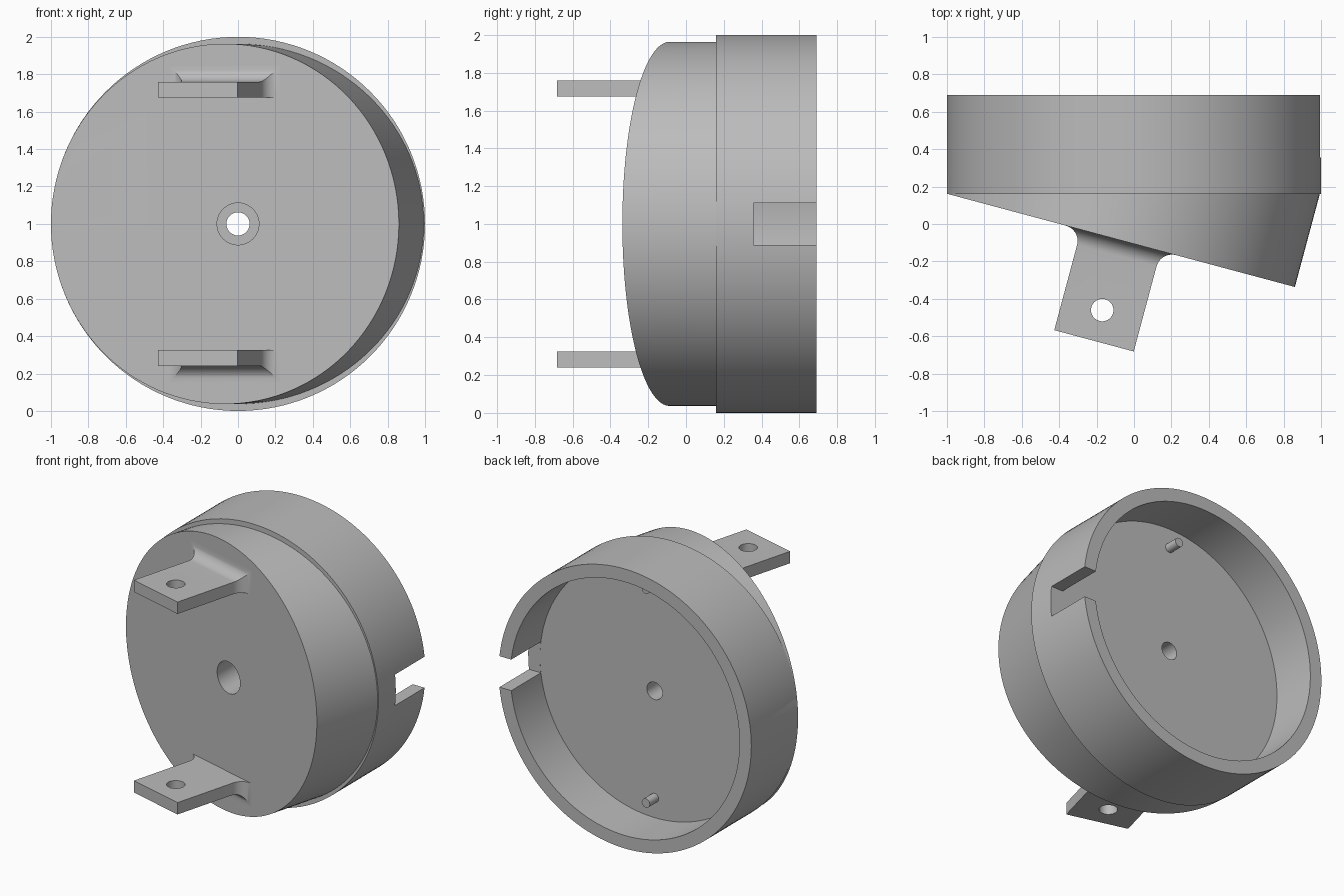
import bpy, bmesh, math
from mathutils import Matrix, Vector

if "Cube" in bpy.data.objects:
    bpy.data.objects.remove(bpy.data.objects["Cube"], do_unlink=True)

grey = bpy.data.materials.new("plain_grey")
grey.use_nodes = True
COLOUR = (0.5, 0.5, 0.5, 1)
grey.diffuse_color = COLOUR
grey.node_tree.nodes["Principled BSDF"].inputs["Base Color"].default_value = COLOUR

# Frame of the slanted front face: its local y axis points into the body
SLANT = Matrix.Translation((-0.07, -0.0875, 1)) @ Matrix.Rotation(math.radians(-15), 4, "Z")
STRAIGHT = Matrix.Translation((0, 0, 1))


def to_object(name, bm):
    bmesh.ops.recalc_face_normals(bm, faces=bm.faces[:])
    mesh = bpy.data.meshes.new(name)
    bm.to_mesh(mesh)
    bm.free()
    mesh.materials.append(grey)
    obj = bpy.data.objects.new(name, mesh)
    bpy.context.collection.objects.link(obj)
    return obj


def cylinder(name, radius, y0, y1, frame=STRAIGHT, z=0, sides=128, trim_y=None):
    """Cylinder along the frame's y axis, optionally cut off behind world y."""
    bm = bmesh.new()
    place = frame @ Matrix.Translation((0, (y0 + y1) / 2, z)) @ Matrix.Rotation(math.pi / 2, 4, "X")
    bmesh.ops.create_cone(bm, cap_ends=True, segments=sides, radius1=radius,
                          radius2=radius, depth=y1 - y0, matrix=place)
    if trim_y is not None:
        cut = bmesh.ops.bisect_plane(bm, geom=bm.verts[:] + bm.edges[:] + bm.faces[:],
                                     plane_co=(0, trim_y, 0), plane_no=(0, 1, 0), clear_outer=True)
        rim = [e for e in cut["geom_cut"] if isinstance(e, bmesh.types.BMEdge)]
        bmesh.ops.edgeloop_fill(bm, edges=rim)
    return to_object(name, bm)


def combine(target, tool, operation):
    mod = target.modifiers.new(operation, "BOOLEAN")
    mod.object, mod.operation, mod.solver = tool, operation, "EXACT"
    bpy.context.view_layer.objects.active = target
    bpy.ops.object.modifier_apply(modifier=mod.name)
    bpy.data.objects.remove(tool, do_unlink=True)


def smooth(obj):
    bpy.ops.object.select_all(action="DESELECT")
    obj.select_set(True)
    bpy.context.view_layer.objects.active = obj
    bpy.ops.object.shade_smooth_by_angle(angle=math.radians(30))


# Body: straight drum joined to a slanted drum in front
FLOOR = 0.355
body = cylinder("housing_body", 1, 0.16, 0.69)
combine(body, cylinder("slanted_drum", 0.963, 0, 0.8, SLANT, trim_y=0.17), "UNION")

# Open cavity at the back, stepped centre hole
combine(body, cylinder("cavity", 0.907, FLOOR, 0.9), "DIFFERENCE")
combine(body, cylinder("counterbore", 0.112, -0.6, 0.2, sides=64), "DIFFERENCE")
combine(body, cylinder("through_hole", 0.062, -0.6, 0.6, sides=48), "DIFFERENCE")

# Rim slot on the left side
bm = bmesh.new()
bmesh.ops.create_cube(bm, size=1, matrix=Matrix.Translation((1, FLOOR + 0.201, 1))
                      @ Matrix.Diagonal((0.3, 0.4, 0.222, 1)))
combine(body, to_object("slot", bm), "DIFFERENCE")
smooth(body)


def mounting_tab(name, side):
    """Plate with a mitred fillet at its root on the two ends and the outer side."""
    half, inner, outer, length, r, steps = 0.22, 0.675, 0.76, 0.556, 0.085, 10
    sections = [(-0.03, r)]
    for i in range(steps + 1):
        a = math.pi / 2 * i / steps
        sections.append((r * (1 - math.cos(a)), r * (1 - math.sin(a))))
    sections.append((length, 0))
    bm = bmesh.new()
    rings = []
    for out, grow in sections:
        w, top = half + grow, outer + grow
        corners = [(-w, inner), (w, inner), (w, top), (-w, top)]
        rings.append([bm.verts.new(SLANT @ Vector((u, -out, side * z))) for u, z in corners])
    for a, b in zip(rings, rings[1:]):
        for i in range(4):
            j = (i + 1) % 4
            bm.faces.new((a[i], a[j], b[j], b[i]))
    bm.faces.new(rings[0])
    bm.faces.new(rings[-1])
    tab = to_object(name, bm)

    # Bolt hole through the plate
    bm = bmesh.new()
    bmesh.ops.create_cone(bm, cap_ends=True, segments=48, radius1=0.06, radius2=0.06, depth=0.4,
                          matrix=SLANT @ Matrix.Translation((0, -0.386, side * 0.72)))
    combine(tab, to_object("bolt_hole", bm), "DIFFERENCE")
    smooth(tab)


# Matching tabs on the front and locating pins on the cavity floor
for label, side in (("upper", 1), ("lower", -1)):
    mounting_tab(label + "_mounting_tab", side)
    smooth(cylinder(label + "_locating_pin", 0.032, FLOOR - 0.03, FLOOR + 0.1, z=side * 0.765, sides=32))
